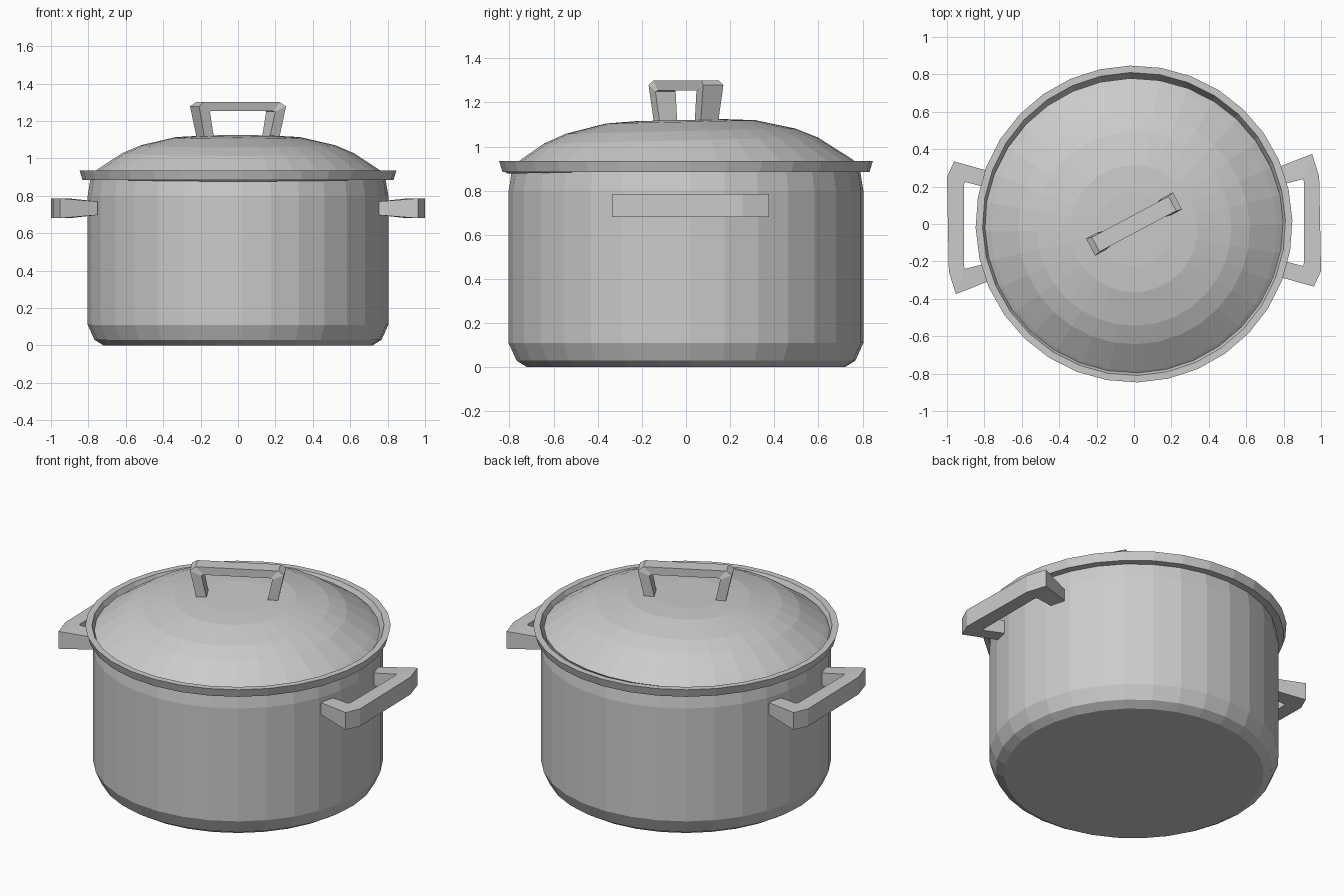
import bpy
import math
from mathutils import Matrix

if "Cube" in bpy.data.objects:
    bpy.data.objects.remove(bpy.data.objects["Cube"])

SEG = 32
START = math.radians(1.4)


def make_object(name, verts, faces):
    mesh = bpy.data.meshes.new(name)
    mesh.from_pydata(verts, [], faces)
    mesh.validate()
    mesh.update()
    obj = bpy.data.objects.new(name, mesh)
    bpy.context.collection.objects.link(obj)
    return obj


def lathe(name, profile):
    """Revolve an (r, z) profile round z and cap both ends."""
    verts, faces = [], []
    for r, z in profile:
        for i in range(SEG):
            a = START + 2 * math.pi * i / SEG
            verts.append((r * math.cos(a), r * math.sin(a), z))
    for k in range(len(profile) - 1):
        for i in range(SEG):
            j = (i + 1) % SEG
            faces.append((k * SEG + i, k * SEG + j,
                          (k + 1) * SEG + j, (k + 1) * SEG + i))
    faces.append(tuple(reversed(range(SEG))))
    faces.append(tuple(range((len(profile) - 1) * SEG, len(profile) * SEG)))
    return make_object(name, verts, faces)


def bar(name, sections, matrix):
    """Sweep a rectangle: each section is (outer point, inner point, half width)."""
    verts, faces = [], []
    for (ox, oy), (ix, iy), w in sections:
        verts += [matrix @ p for p in map(to_vec, (
            (ox, oy, -w), (ox, oy, w), (ix, iy, w), (ix, iy, -w)))]
    n = len(sections)
    for k in range(n - 1):
        for i in range(4):
            j = (i + 1) % 4
            faces.append((k * 4 + i, k * 4 + j, k * 4 + 4 + j, k * 4 + 4 + i))
    faces.append((3, 2, 1, 0))
    faces.append(tuple(range(n * 4 - 4, n * 4)))
    obj = make_object(name, verts, faces)
    fix_normals(obj)
    return obj


def to_vec(p):
    return Matrix.Translation(p).to_translation()


def fix_normals(obj):
    import bmesh
    bm = bmesh.new()
    bm.from_mesh(obj.data)
    bmesh.ops.recalc_face_normals(bm, faces=bm.faces)
    bm.to_mesh(obj.data)
    bm.free()


# Pot: outer wall, flared rim and hollow inside
lathe("pot", [
    (0.72, 0.0), (0.768, 0.03), (0.804, 0.11), (0.804, 0.80), (0.79, 0.885),
    (0.832, 0.885), (0.847, 0.935), (0.81, 0.935), (0.775, 0.86),
    (0.77, 0.12), (0.70, 0.03)])

# Domed lid, tilted very slightly
tilt = Matrix.Rotation(math.radians(1.3), 4, 'X')
lid = lathe("lid", [
    (0.70, 0.93), (0.79, 0.895), (0.80, 0.905), (0.765, 0.932), (0.70, 0.975),
    (0.62, 1.028), (0.52, 1.07), (0.34, 1.112), (0.20, 1.12)])
fix_normals(lid)
lid.data.transform(tilt)

# Lid handle: half the sections, mirrored
half = [((0.222, 1.09), (0.165, 1.09), 0.044),
        ((0.263, 1.278), (0.198, 1.25), 0.052),
        ((0.232, 1.30), (0.188, 1.253), 0.044)]
full = half + [((-o[0], o[1]), (-i[0], i[1]), w) for o, i, w in reversed(half)]
upright = Matrix.Rotation(math.radians(28), 4, 'Z') @ Matrix.Rotation(math.pi / 2, 4, 'X')
bar("lid_handle", full, upright)

# Two side handles, turned half a circle apart
side = [((0.75, 0.295), (0.75, 0.20), 0.036),
        ((0.952, 0.375), (0.905, 0.24), 0.053),
        ((0.99, 0.255), (0.91, 0.22), 0.053),
        ((1.0, -0.25), (0.91, -0.20), 0.053),
        ((0.962, -0.335), (0.905, -0.225), 0.053),
        ((0.75, -0.275), (0.75, -0.185), 0.036)]
for name, angle in (("right_handle", 0), ("left_handle", math.pi)):
    bar(name, side, Matrix.Translation((0, 0, 0.733)) @ Matrix.Rotation(angle, 4, 'Z'))
